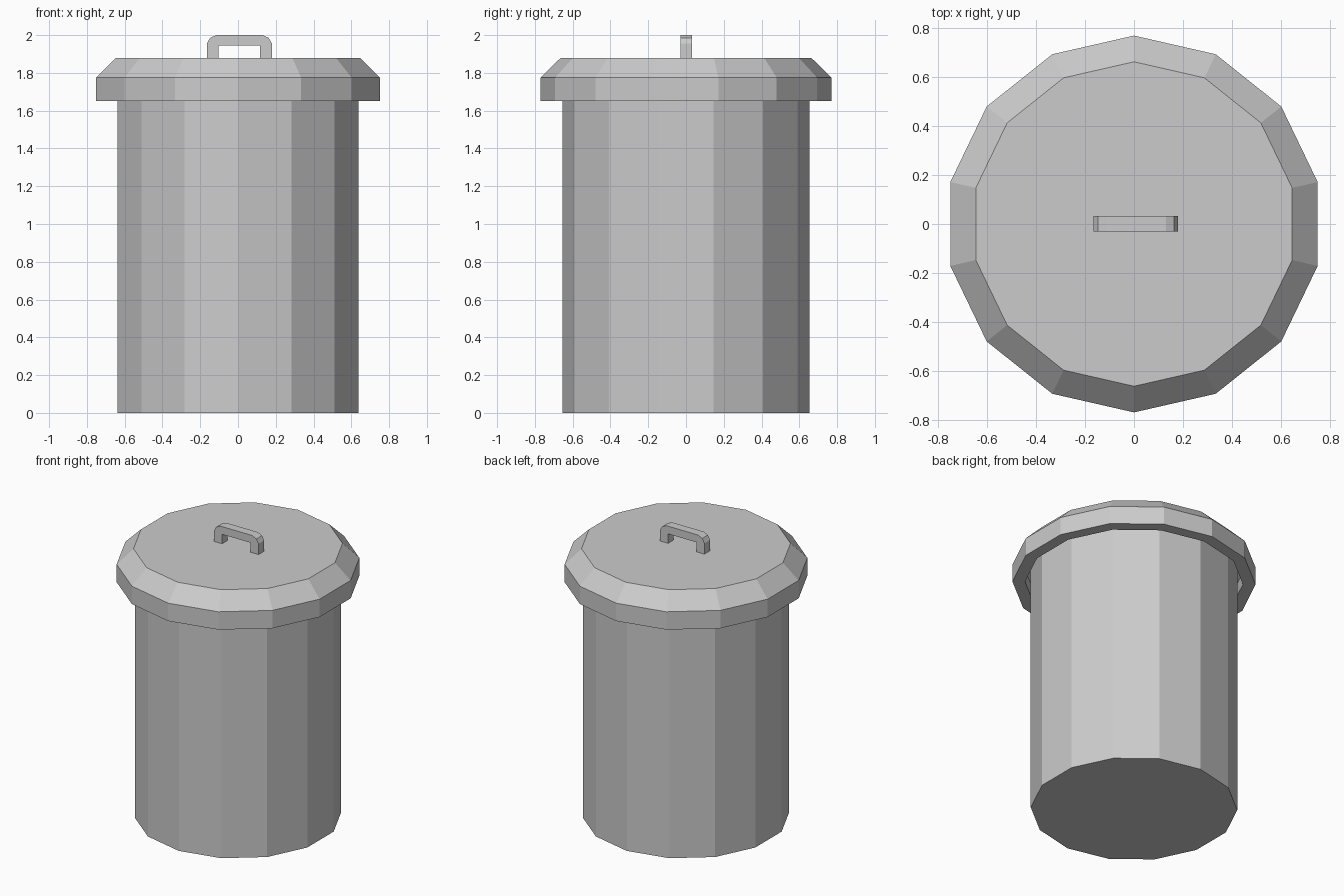
import bpy
import math

if "Cube" in bpy.data.objects:
    bpy.data.objects.remove(bpy.data.objects["Cube"])

SIDES = 14


def make_object(name, verts, faces):
    mesh = bpy.data.meshes.new(name)
    mesh.from_pydata(verts, [], faces)
    mesh.update()
    obj = bpy.data.objects.new(name, mesh)
    bpy.context.collection.objects.link(obj)
    return obj


def lathe(name, profile):
    """Spin (radius, z) points into a flat-sided solid, capped at both ends."""
    verts, faces = [], []
    for r, z in profile:
        for i in range(SIDES):
            a = math.pi / 2 + 2 * math.pi * i / SIDES
            verts.append((r * math.cos(a), r * math.sin(a), z))
    for k in range(len(profile) - 1):
        for i in range(SIDES):
            j = (i + 1) % SIDES
            faces.append((k * SIDES + i, k * SIDES + j,
                          (k + 1) * SIDES + j, (k + 1) * SIDES + i))
    last = (len(profile) - 1) * SIDES
    faces.append(tuple(reversed(range(SIDES))))
    faces.append(tuple(range(last, last + SIDES)))
    return make_object(name, verts, faces)


# Hollow can: outside wall, rim, inside wall and floor
lathe("can_body", [(0.654, 0), (0.654, 1.78), (0.61, 1.78), (0.61, 0.05)])

# Lid shell: underside, skirt, sloped shoulder and flat top
lathe("lid", [(0.61, 1.81), (0.69, 1.74), (0.69, 1.65),
              (0.77, 1.65), (0.77, 1.775), (0.663, 1.88)])

# Handle: paired outer and inner outline points, from left foot to right foot
outer = [(-0.165, 1.87), (-0.165, 1.955), (-0.148, 1.985), (-0.115, 2.0),
         (0.13, 2.0), (0.163, 1.985), (0.18, 1.955), (0.18, 1.87)]
inner = [(-0.102, 1.87), (-0.102, 1.946), (0.116, 1.946), (0.116, 1.87)]
outline = outer + inner[::-1]
n = len(outline)
verts = [(x, y, z) for y in (-0.03, 0.032) for x, z in outline]
# Front faces: left leg, left corner, bar, right corner, right leg
front = [(0, 1, 10, 11), (1, 2, 3, 10), (3, 4, 9, 10), (4, 5, 6, 9), (6, 7, 8, 9)]
faces = [f[::-1] for f in front]
faces += [tuple(v + n for v in f) for f in front]
faces += [(i, (i + 1) % n, (i + 1) % n + n, i + n) for i in range(n)]
make_object("lid_handle", verts, faces)
